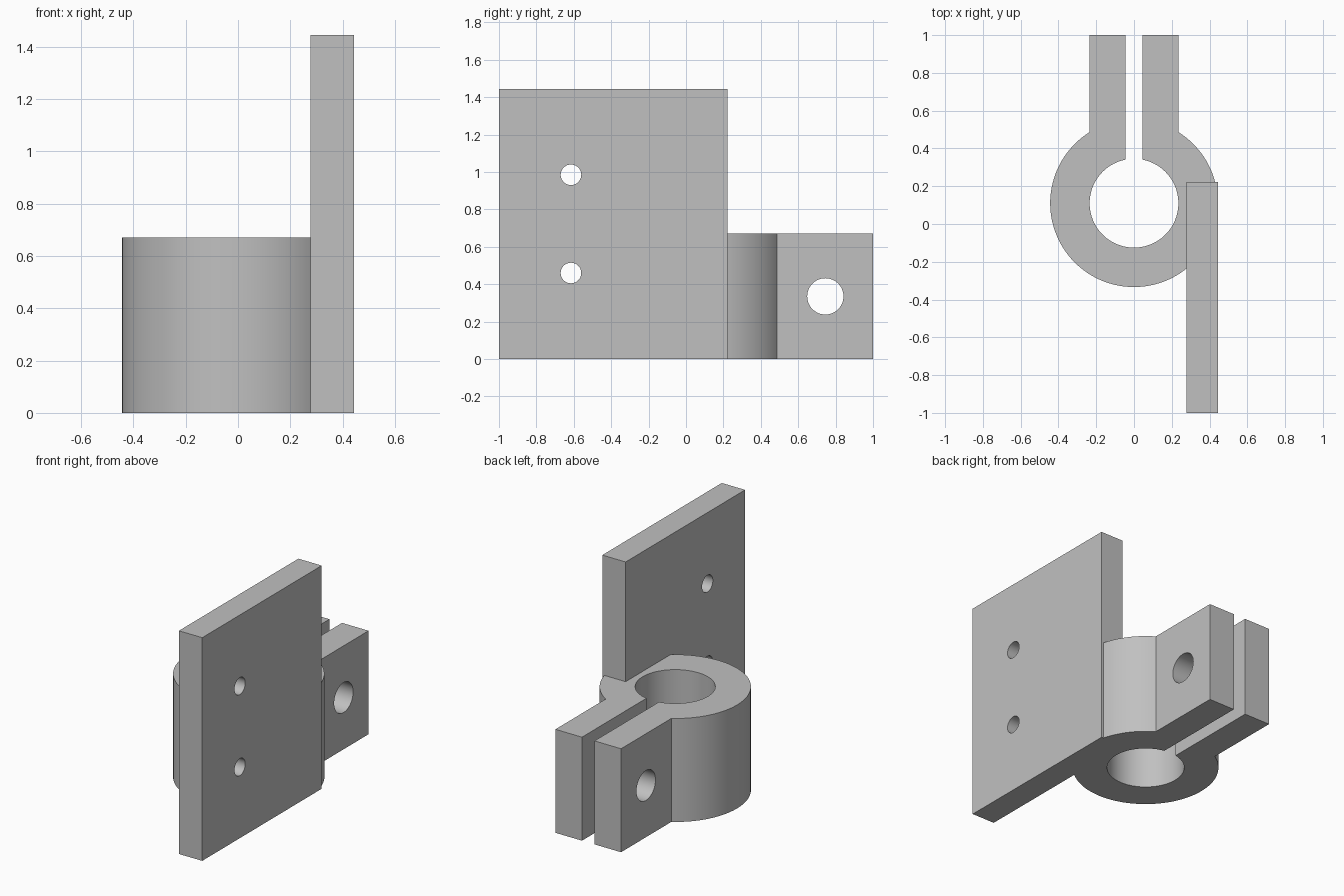
import bpy
import bmesh
from math import acos, asin, cos, pi, sin
from mathutils import Matrix

cube = bpy.data.objects.get("Cube")
if cube:
    bpy.data.objects.remove(cube, do_unlink=True)

# Main dimensions
CENTRE_Y = 0.11
OUTER, BORE = 0.4438, 0.235
SLOT, EAR = 0.045, 0.235
CLAMP_H, PLATE_H = 0.67, 1.445

grey = bpy.data.materials.new("plain grey")
grey.use_nodes = True
colour = (0.53, 0.53, 0.53, 1)
grey.diffuse_color = colour
grey.node_tree.nodes["Principled BSDF"].inputs["Base Color"].default_value = colour


def make_object(name, bm):
    bmesh.ops.recalc_face_normals(bm, faces=bm.faces)
    mesh = bpy.data.meshes.new(name)
    bm.to_mesh(mesh)
    bm.free()
    mesh.materials.append(grey)
    obj = bpy.data.objects.new(name, mesh)
    bpy.context.collection.objects.link(obj)
    return obj


def extrude_outline(name, outline, height):
    bm = bmesh.new()
    face = bm.faces.new([bm.verts.new((x, y, 0)) for x, y in outline])
    top = bmesh.ops.extrude_face_region(bm, geom=[face])["geom"]
    verts = [v for v in top if isinstance(v, bmesh.types.BMVert)]
    bmesh.ops.translate(bm, verts=verts, vec=(0, 0, height))
    return make_object(name, bm)


def arc(radius, start, end, steps):
    angles = [start + (end - start) * i / steps for i in range(steps + 1)]
    return [(radius * cos(a), CENTRE_Y + radius * sin(a)) for a in angles]


def combine(target, tool, operation):
    mod = target.modifiers.new(operation.lower(), "BOOLEAN")
    mod.operation, mod.object, mod.solver = operation, tool, "EXACT"
    bpy.context.view_layer.objects.active = target
    bpy.ops.object.modifier_apply(modifier=mod.name)
    bpy.data.objects.remove(tool, do_unlink=True)


def drill(target, y, z, radius):
    bm = bmesh.new()
    place = Matrix.Translation((0, y, z)) @ Matrix.Rotation(pi / 2, 4, "Y")
    bmesh.ops.create_cone(bm, cap_ends=True, segments=48, radius1=radius,
                          radius2=radius, depth=2, matrix=place)
    cutter = make_object("hole_cutter", bm)
    cutter.hide_render = True
    combine(target, cutter, "DIFFERENCE")


# Split clamp ring with two parallel ears
ear_angle = acos(EAR / OUTER)
slot_angle = acos(SLOT / BORE)
outline = [(SLOT, 1), (EAR, 1)]
outline += arc(OUTER, ear_angle, -pi - ear_angle, 96)
outline += [(-EAR, 1), (-SLOT, 1)]
outline += arc(BORE, -pi - slot_angle, slot_angle, 80)
bracket = extrude_outline("clamp_bracket", outline, CLAMP_H)

# Upright mounting plate fused to the side of the ring
plate = extrude_outline("mounting_plate", [(0.277, -1), (0.444, -1),
                                           (0.444, 0.222), (0.277, 0.222)], PLATE_H)
combine(bracket, plate, "UNION")

# Clamp bolt hole and two plate screw holes
drill(bracket, 0.745, CLAMP_H / 2, 0.097)
for z in (0.46, 0.985):
    drill(bracket, -0.615, z, 0.055)

# Smooth curved walls, sharp edges elsewhere
bpy.ops.object.select_all(action="DESELECT")
bracket.select_set(True)
bpy.context.view_layer.objects.active = bracket
bpy.ops.object.shade_smooth_by_angle(angle=pi / 6)
